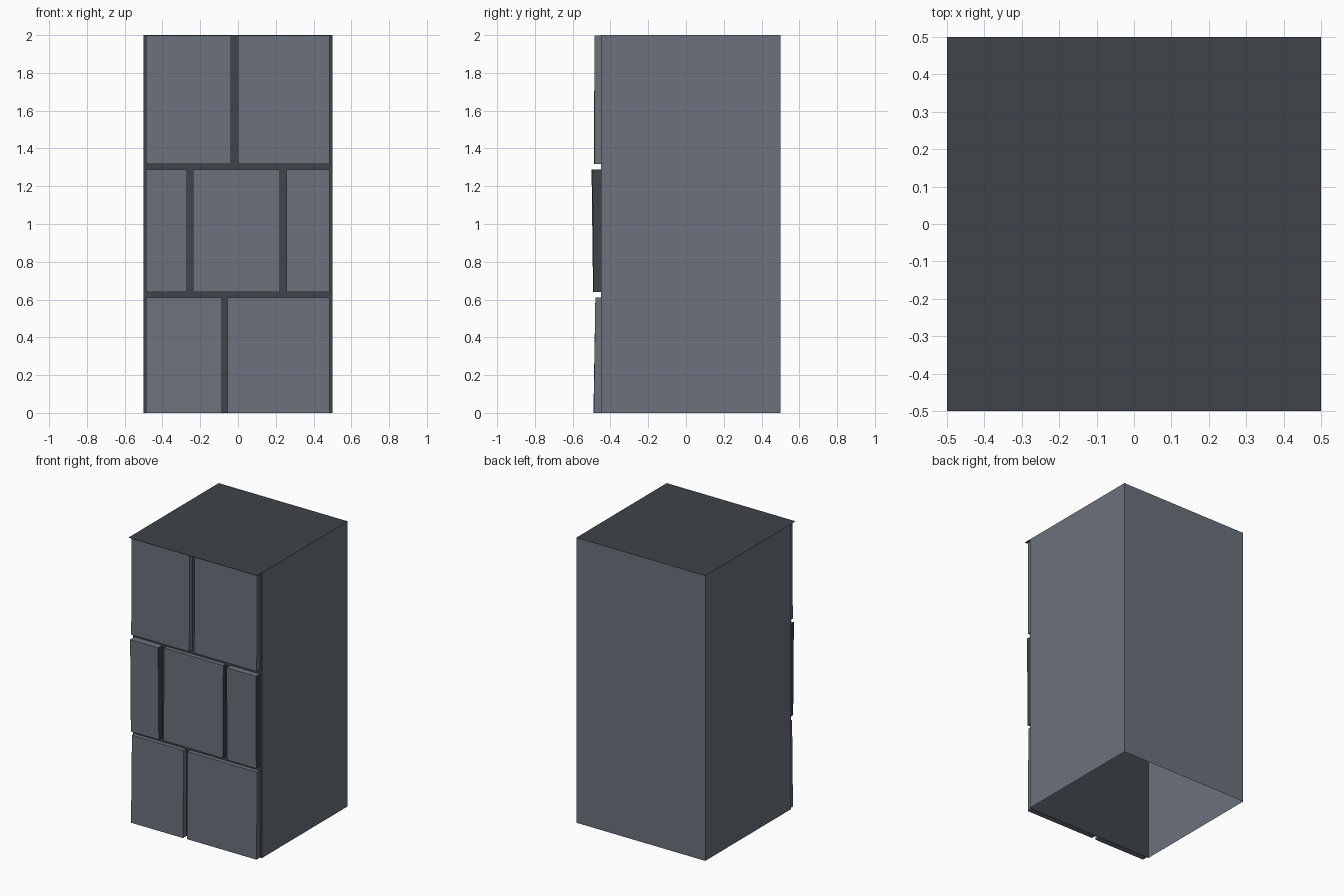
import bpy
import bmesh

# Remove the default object
cube = bpy.data.objects.get("Cube")
if cube:
    bpy.data.objects.remove(cube, do_unlink=True)


def make_material(name, rgb):
    mat = bpy.data.materials.new(name)
    mat.use_nodes = True
    color = (*rgb, 1.0)
    mat.diffuse_color = color
    mat.node_tree.nodes["Principled BSDF"].inputs["Base Color"].default_value = color
    return mat


stone = make_material("grey stone", (0.15, 0.165, 0.2))
mortar = make_material("dark mortar", (0.05, 0.057, 0.067))
FACE_Y = -0.45  # plane of the mortar behind the stones


def add_object(name, bm):
    mesh = bpy.data.meshes.new(name)
    bm.to_mesh(mesh)
    bm.free()
    mesh.materials.append(stone)
    mesh.materials.append(mortar)
    obj = bpy.data.objects.new(name, mesh)
    bpy.context.collection.objects.link(obj)
    return obj


def box(x0, x1, y0, y1, z0, z1):
    bm = bmesh.new()
    bmesh.ops.create_cube(bm, size=1)
    for v in bm.verts:
        v.co.x = x1 if v.co.x > 0 else x0
        v.co.y = y1 if v.co.y > 0 else y0
        v.co.z = z1 if v.co.z > 0 else z0
    bm.normal_update()
    return bm


# Hollow pillar body: open at the top and bottom, mortar on the front wall
bm = box(-0.5, 0.5, FACE_Y, 0.5, 0, 2)
bmesh.ops.delete(bm, geom=[f for f in bm.faces if abs(f.normal.z) > 0.5],
                 context="FACES_ONLY")
for f in bm.faces:
    f.material_index = int(f.normal.y < -0.5)
add_object("pillar_body", bm)

# Flat cap that overhangs the stones
bm = bmesh.new()
bmesh.ops.create_grid(bm, x_segments=1, y_segments=1, size=0.5)
for v in bm.verts:
    v.co.z = 2
for f in bm.faces:
    f.material_index = 1
add_object("top_cap", bm)


# Facing stones: each leans a little and has no back
def facing_stone(name, x0, x1, z0, z1, y_low, y_high, dark_sides):
    bm = box(x0, x1, y_low, FACE_Y, z0, z1)
    for v in bm.verts:
        if v.co.y < FACE_Y and v.co.z > (z0 + z1) / 2:
            v.co.y = y_high
    bm.normal_update()
    for f in bm.faces:
        f.material_index = int(dark_sides and abs(f.normal.x) > 0.5)
    bmesh.ops.delete(bm, geom=[f for f in bm.faces if f.normal.y > 0.9],
                     context="FACES_ONLY")
    add_object(name, bm)


# Rows: name, bottom, top, dark sides, stones as (left, right, y low, y high)
rows = [
    ("bottom", 0, 0.61, False,
     [(-0.487, -0.085, -0.49, -0.48), (-0.055, 0.485, -0.488, -0.48)]),
    ("middle", 0.64, 1.288, True,
     [(-0.487, -0.27, -0.492, -0.5), (-0.238, 0.222, -0.485, -0.48),
      (0.258, 0.485, -0.49, -0.495)]),
    ("top", 1.318, 1.999, False,
     [(-0.487, -0.037, -0.488, -0.484), (0.0, 0.485, -0.485, -0.484)]),
]
for row, z0, z1, dark, stones in rows:
    for i, (x0, x1, y_low, y_high) in enumerate(stones, 1):
        facing_stone(f"{row}_stone_{i}", x0, x1, z0, z1, y_low, y_high, dark)
